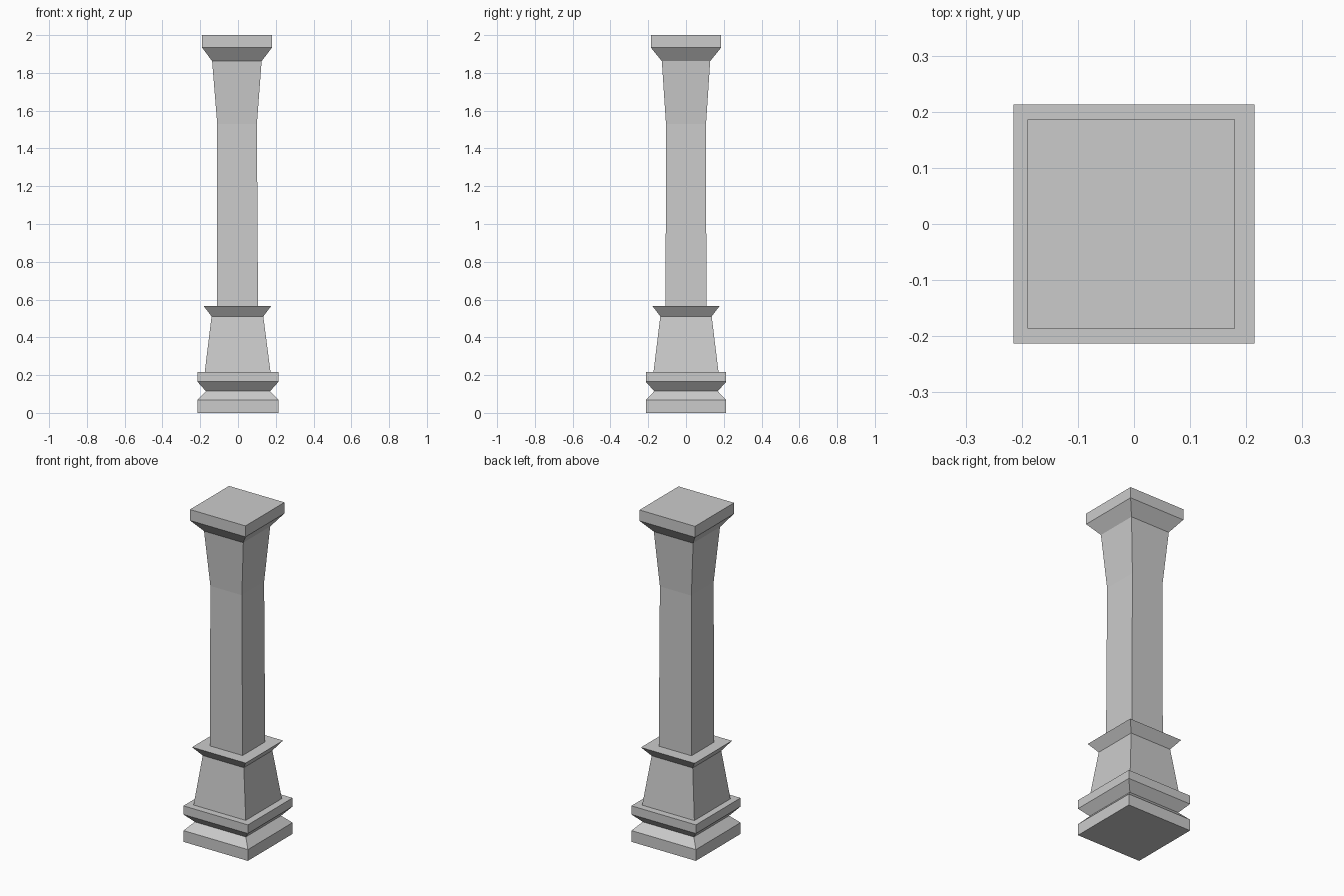
import bpy
import bmesh

default_cube = bpy.data.objects.get("Cube")
if default_cube:
    bpy.data.objects.remove(default_cube, do_unlink=True)

# One plain stone colour
stone = bpy.data.materials.new("grey_stone")
stone.use_nodes = True
colour = (0.6, 0.6, 0.6, 1)
stone.diffuse_color = colour
stone.node_tree.nodes["Principled BSDF"].inputs["Base Color"].default_value = colour


def square_column(name, rings):
    """Stack rectangular rings (z, half width, half depth, centre x) into a closed solid."""
    bm = bmesh.new()
    loops = []
    for z, w, d, cx in rings:
        corners = ((-w, -d), (w, -d), (w, d), (-w, d))
        loops.append([bm.verts.new((cx + x, y, z)) for x, y in corners])
    for low, high in zip(loops, loops[1:]):
        for i in range(4):
            j = (i + 1) % 4
            bm.faces.new((low[i], low[j], high[j], high[i]))
    bm.faces.new(loops[0][::-1])
    bm.faces.new(loops[-1])
    mesh = bpy.data.meshes.new(name)
    bm.to_mesh(mesh)
    bm.free()
    mesh.materials.append(stone)
    obj = bpy.data.objects.new(name, mesh)
    bpy.context.collection.objects.link(obj)
    return obj


# Plinth with a pinched waist
square_column("plinth", [
    (0, .215, .213, 0), (.068, .215, .213, 0), (.115, .17, .168, 0),
    (.165, .215, .213, 0), (.217, .215, .213, 0)])

# Tapered pedestal with a flared ledge
square_column("pedestal", [
    (.217, .174, .172, -.002), (.511, .137, .136, -.003),
    (.566, .179, .178, -.003)])

# Shaft that widens towards the top
square_column("shaft", [
    (.566, .109, .108, -.003), (1.53, .105, .106, -.005),
    (1.862, .131, .128, -.006)])

# Capital with a sloped underside and a flat slab
square_column("capital", [
    (1.862, .131, .128, -.006), (1.934, .185, .186, -.005),
    (2, .185, .186, -.005)])
